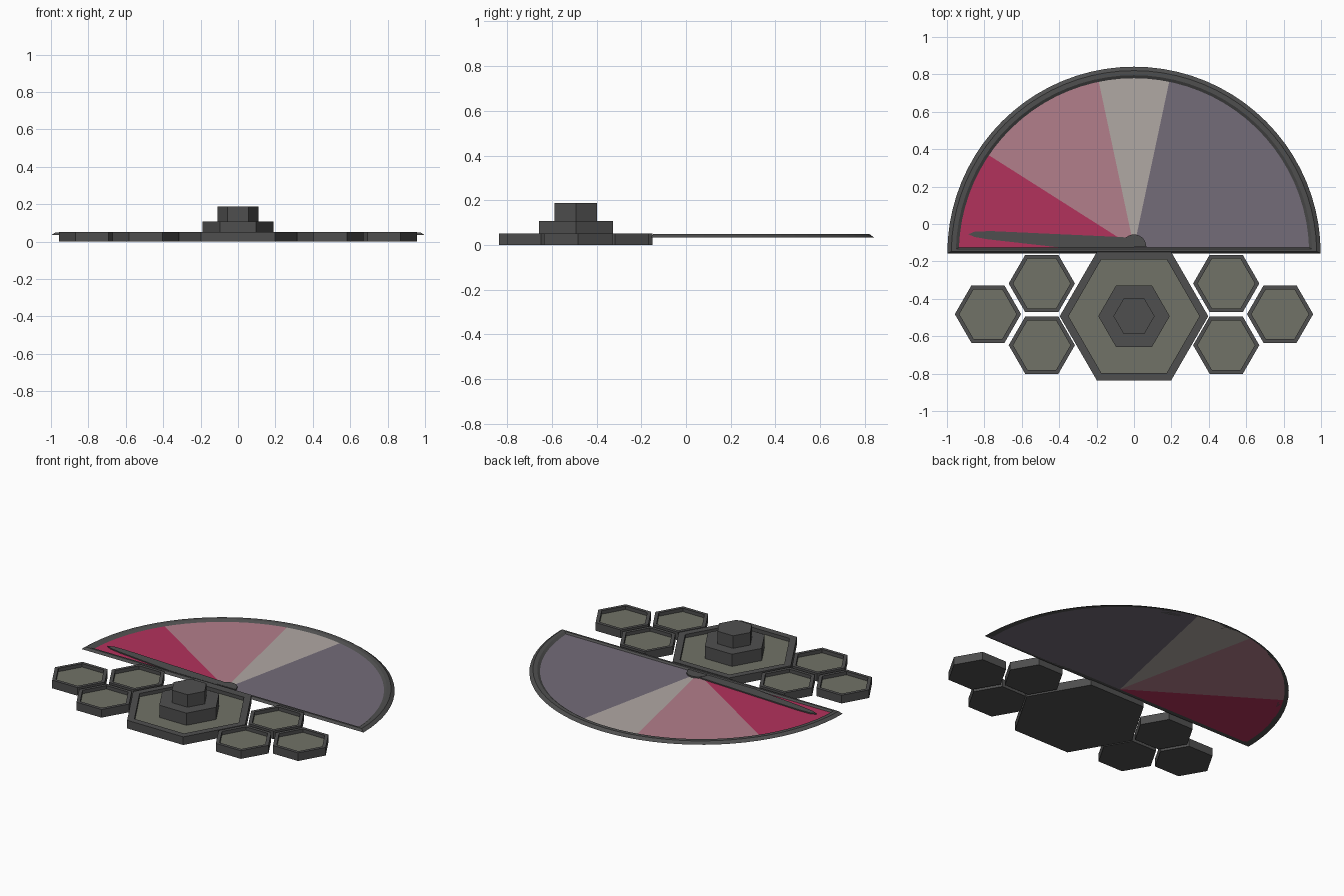
import bpy, bmesh, math
from math import cos, sin, radians, pi

if "Cube" in bpy.data.objects:
    bpy.data.objects.remove(bpy.data.objects["Cube"])


def material(name, rgb):
    m = bpy.data.materials.new(name)
    m.diffuse_color = (*rgb, 1)
    m.use_nodes = True
    m.node_tree.nodes["Principled BSDF"].inputs["Base Color"].default_value = m.diffuse_color
    return m


GREY = material("dark grey", (0.078, 0.078, 0.078))
OLIVE = material("olive grey", (0.165, 0.17, 0.135))
RED = material("crimson", (0.45, 0.032, 0.107))
PINK = material("dusty pink", (0.45, 0.209, 0.258))
BEIGE = material("warm beige", (0.434, 0.392, 0.371))
PURPLE = material("grey purple", (0.174, 0.150, 0.191))


def finish(name, bm, mats):
    bmesh.ops.recalc_face_normals(bm, faces=bm.faces[:])
    me = bpy.data.meshes.new(name)
    bm.to_mesh(me)
    bm.free()
    ob = bpy.data.objects.new(name, me)
    for m in mats:
        me.materials.append(m)
    bpy.context.collection.objects.link(ob)
    return ob


def prism(name, pts, z0, z1, mat):
    bm = bmesh.new()
    lo = [bm.verts.new((x, y, z0)) for x, y in pts]
    hi = [bm.verts.new((x, y, z1)) for x, y in pts]
    n = len(pts)
    bm.faces.new(lo)
    bm.faces.new(hi)
    for i in range(n):
        bm.faces.new((lo[i], lo[(i + 1) % n], hi[(i + 1) % n], hi[i]))
    return finish(name, bm, [mat])


def hexagon(x, y, r):
    return [(x + r * cos(i * pi / 3), y + r * sin(i * pi / 3)) for i in range(6)]


def hex_tray(name, x, y, r, inner, z=0.052, floor=0.03):
    """Hexagonal block with a raised rim and a coloured sunken floor."""
    bm = bmesh.new()
    rings = []
    for rad, h in ((r, 0), (r, z), (inner, z), (inner, floor)):
        rings.append([bm.verts.new((px, py, h)) for px, py in hexagon(x, y, rad)])
    bm.faces.new(rings[0])
    for a, b in zip(rings, rings[1:]):
        for i in range(6):
            j = (i + 1) % 6
            bm.faces.new((a[i], a[j], b[j], b[i]))
    bm.faces.new(rings[-1]).material_index = 1
    return finish(name, bm, [GREY, OLIVE])


# Large centre tray with a stepped hexagonal tower
CY = -0.493
hex_tray("centre_tray", 0, CY, 0.397, 0.35)
prism("tower_lower", hexagon(0, CY, 0.191), 0.03, 0.108, GREY)
prism("tower_upper", hexagon(0, CY, 0.11), 0.108, 0.188, GREY)

# Three small trays on each side
for side, sx in (("left", -1), ("right", 1)):
    for part, x, y in (("outer", 0.781, -0.482), ("back", 0.493, -0.318), ("front", 0.493, -0.648)):
        hex_tray(f"{side}_{part}_tray", sx * x, y, 0.177, 0.153)

# Half-round dial, one wedge per colour band
DY = -0.157          # straight outer edge of the gauge
HUB = -0.125         # where the colour bands meet
Z0, ZD, ZT = 0.034, 0.038, 0.049


def arc(r, cy, a0, a1, n):
    return [(r * cos(radians(a0 + (a1 - a0) * i / n)),
             cy + r * sin(radians(a0 + (a1 - a0) * i / n))) for i in range(n + 1)]


bands = (("right", 0, 78, 16, PURPLE), ("middle", 78, 102, 5, BEIGE),
         ("left", 102, 147.6, 9, PINK), ("end", 147.6, 180, 7, RED))
for name, a0, a1, n, mat in bands:
    pts = [(0, HUB)] + arc(0.955, HUB, a0, a1, n)
    # End bands continue under the straight bar
    if a0 == 0:
        pts = [(0, HUB), (0, DY + 0.004), (0.975, DY + 0.004)] + pts[1:]
    if a1 == 180:
        pts = pts + [(-0.975, DY + 0.004), (0, DY + 0.004)]
    prism(f"dial_{name}_band", pts, Z0, ZD, mat)

# Bevelled frame swept around the half circle and its straight side
SEG = 40
bm = bmesh.new()
loops = []
for inset, z in ((0, Z0), (0.012, ZT), (0.026, ZT), (0.036, ZD - 0.001), (0.032, Z0)):
    r = 0.998 - inset * 1.75
    base = DY + inset * 0.9
    a = math.degrees(math.asin((base - DY) / r))
    loops.append([bm.verts.new((x, y, z)) for x, y in arc(r, DY, a, 180 - a, SEG)])
for k, a in enumerate(loops):
    b = loops[(k + 1) % len(loops)]
    for i in range(SEG + 1):
        j = (i + 1) % (SEG + 1)
        bm.faces.new((a[i], a[j], b[j], b[i]))
finish("dial_frame", bm, [GREY])

# Needle and half-round hub
needle = [(-0.885, -0.055), (-0.85, -0.04), (-0.76, -0.038), (-0.06, -0.07),
          (0, -0.085), (0, HUB), (-0.40, HUB), (-0.78, -0.082), (-0.85, -0.07)]
prism("needle", needle, ZD - 0.001, 0.045, GREY)
prism("needle_hub", arc(0.066, -0.122, 0, 180, 14), ZD - 0.001, 0.047, GREY)
